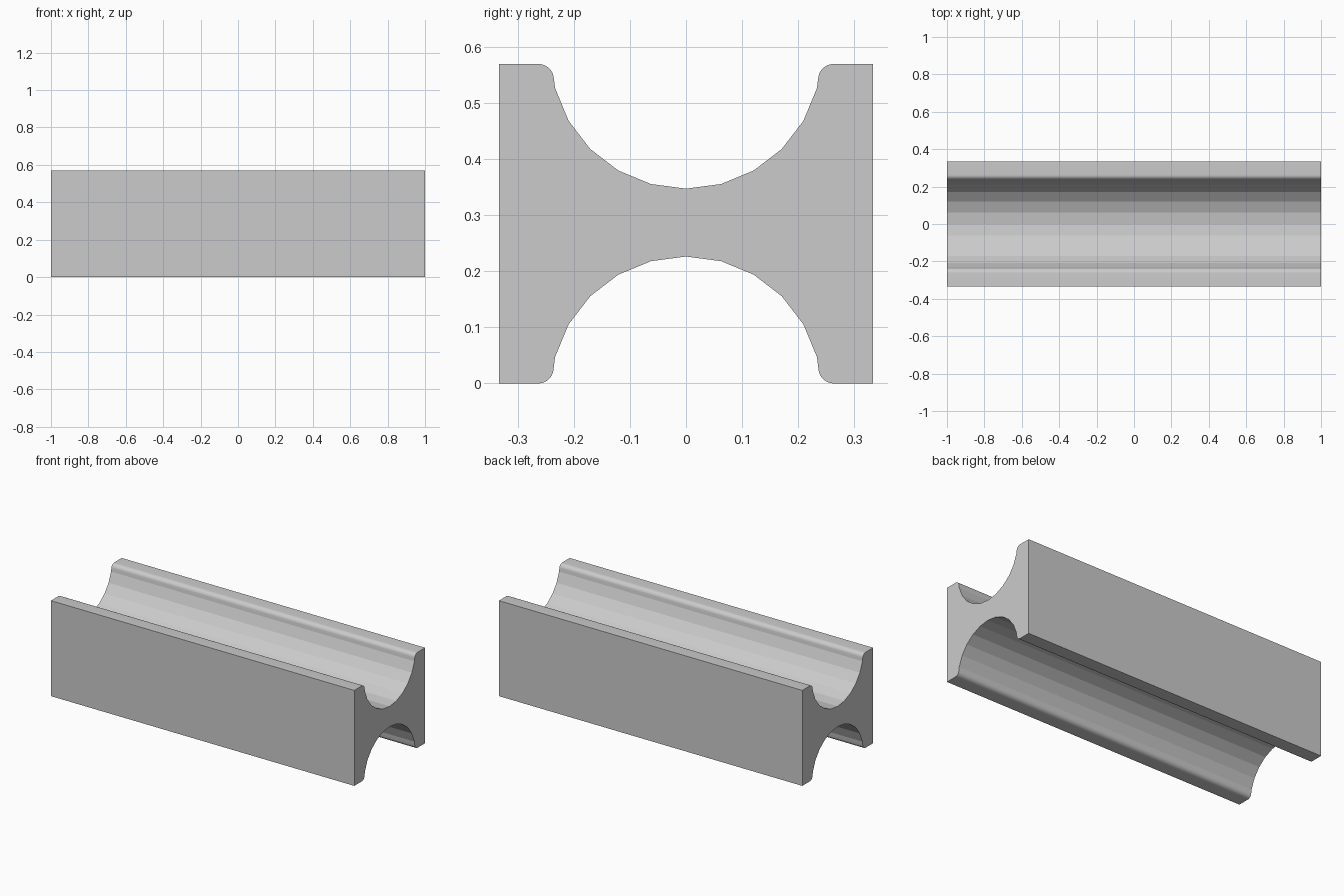
import bpy, bmesh
from math import sin, cos, radians

if "Cube" in bpy.data.objects:
    bpy.data.objects.remove(bpy.data.objects["Cube"])

HALF_LEN, HALF_W, HEIGHT = 1.0, 0.333, 0.569
R = 0.2415                            # groove radius, 24-sided circle
TOP_C, BOTTOM_C = 0.5885, -0.0155     # groove centre heights


def groove(center, edge_z, side):
    """Groove outline from -y to +y; side is -1 (top groove) or 1 (bottom groove)."""
    arc = [(R * sin(radians(a)), center + side * R * cos(radians(a)))
           for a in range(-75, 76, 15)]
    y75, z75 = arc[-1]
    # follow the next facet until it meets the flat rim
    t = (edge_z - z75) / (center - z75)
    lip = y75 + (R - y75) * t
    return [(-lip, edge_z)] + arc + [(lip, edge_z)]


# Cross-section: bottom groove left to right, then top groove right to left
profile = [(-HALF_W, 0)] + groove(BOTTOM_C, 0, 1) + [(HALF_W, 0), (HALF_W, HEIGHT)]
profile += groove(TOP_C, HEIGHT, -1)[::-1] + [(-HALF_W, HEIGHT)]

# Extrude the cross-section along x
bm = bmesh.new()
face = bm.faces.new([bm.verts.new((-HALF_LEN, y, z)) for y, z in profile])
ext = bmesh.ops.extrude_face_region(bm, geom=[face], use_keep_orig=True)
moved = [v for v in ext["geom"] if isinstance(v, bmesh.types.BMVert)]
bmesh.ops.translate(bm, verts=moved, vec=(2 * HALF_LEN, 0, 0))
bmesh.ops.recalc_face_normals(bm, faces=bm.faces)

# Round the four groove lips
lips = []
for e in bm.edges:
    a, b = (v.co for v in e.verts)
    on_rim = min(abs(a.z), abs(a.z - HEIGHT)) < 1e-5
    if abs(a.x - b.x) > 1 and on_rim and abs(a.y) < 0.3:
        lips.append(e)
bmesh.ops.bevel(bm, geom=lips, offset=0.023, offset_type='OFFSET',
                segments=8, profile=0.5, affect='EDGES')
bmesh.ops.recalc_face_normals(bm, faces=bm.faces)

mesh = bpy.data.meshes.new("grooved_block")
bm.to_mesh(mesh)
bm.free()
block = bpy.data.objects.new("grooved_block", mesh)
bpy.context.collection.objects.link(block)

# Smooth lips, faceted grooves
bpy.context.view_layer.objects.active = block
block.select_set(True)
bpy.ops.object.shade_smooth_by_angle(angle=radians(13))
